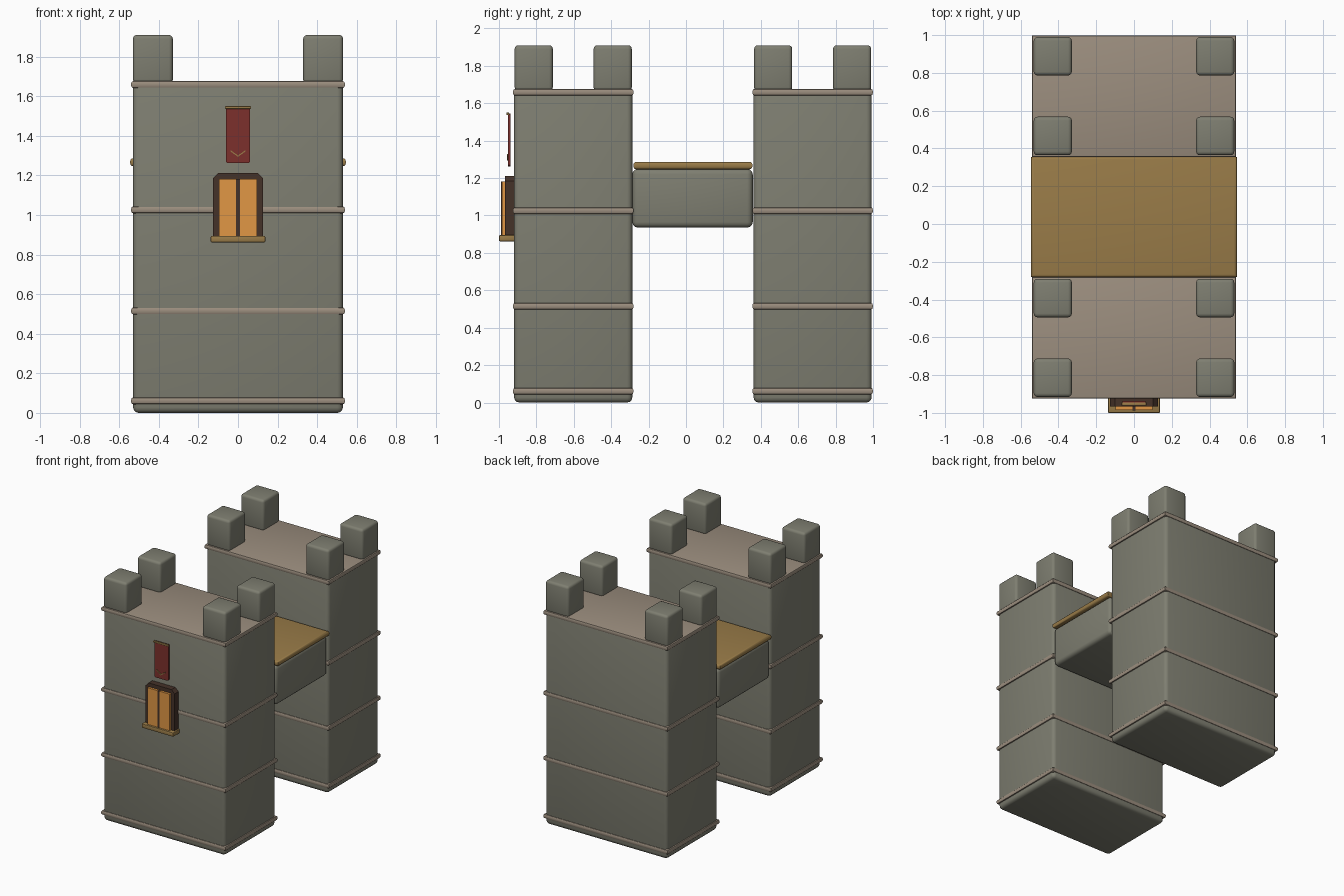
import bpy, bmesh, math
from mathutils import Vector

if "Cube" in bpy.data.objects:
    bpy.data.objects.remove(bpy.data.objects["Cube"])


def material(name, rgb):
    m = bpy.data.materials.new(name)
    m.diffuse_color = (*rgb, 1)
    m.use_nodes = True
    m.node_tree.nodes["Principled BSDF"].inputs["Base Color"].default_value = m.diffuse_color
    return m


STONE = material("stone", (0.21, 0.21, 0.165))
TRIM = material("trim", (0.33, 0.27, 0.21))
WOOD = material("wood", (0.32, 0.2, 0.065))
DARK = material("dark_wood", (0.06, 0.032, 0.022))
GLOW = material("window_glow", (0.75, 0.31, 0.06))
RED = material("red_cloth", (0.2, 0.03, 0.025))


def finish(bm, name, mat):
    bmesh.ops.recalc_face_normals(bm, faces=bm.faces)
    me = bpy.data.meshes.new(name)
    bm.to_mesh(me)
    bm.free()
    me.materials.append(mat)
    ob = bpy.data.objects.new(name, me)
    bpy.context.collection.objects.link(ob)
    bpy.ops.object.select_all(action='DESELECT')
    ob.select_set(True)
    bpy.context.view_layer.objects.active = ob
    bpy.ops.object.shade_smooth_by_angle(angle=math.radians(35))
    return ob


def box(name, mat, x, y, z, bevel=0.0, segments=3, corners=True):
    """Box from (min, max) ranges; corners=False keeps the vertical edges sharp."""
    bm = bmesh.new()
    bmesh.ops.create_cube(bm, size=1)
    for v in bm.verts:
        v.co = Vector([(r[0] + r[1]) / 2 + c * (r[1] - r[0]) for r, c in zip((x, y, z), v.co)])
    if bevel:
        edges = [e for e in bm.edges
                 if corners or abs(e.verts[0].co.z - e.verts[1].co.z) < 1e-5]
        bmesh.ops.bevel(bm, geom=edges, offset=bevel, segments=segments,
                        profile=0.5, affect='EDGES')
    return finish(bm, name, mat)


def plate(name, mat, outline, y0, y1):
    """Front-facing x/z outline extruded from y0 to y1."""
    bm = bmesh.new()
    face = bm.faces.new([bm.verts.new((x, y0, z)) for x, z in outline])
    ext = bmesh.ops.extrude_face_region(bm, geom=[face])
    for v in ext["geom"]:
        if isinstance(v, bmesh.types.BMVert):
            v.co.y = y1
    return finish(bm, name, mat)


# Two towers with string courses and corner merlons
for tower, cy in (("front", -0.603), ("back", 0.677)):
    box(tower + "_tower", STONE, (-0.53, 0.53), (cy - 0.316, cy + 0.316), (0, 1.67), 0.028)
    for i, z in enumerate((0.061, 0.515, 1.026, 1.659)):
        box(f"{tower}_band_{i}", TRIM, (-0.54, 0.54), (cy - 0.322, cy + 0.322),
            (z - 0.018, z + 0.018), 0.012, 2, False)
    for sx in (-1, 1):
        for sy in (-1, 1):
            mx, my = sx * 0.43, cy + sy * 0.211
            box(f"{tower}_merlon", STONE, (mx - 0.101, mx + 0.101),
                (my - 0.102, my + 0.102), (1.665, 1.91), 0.02)

# Bridge between the towers
box("bridge_body", STONE, (-0.53, 0.53), (-0.287, 0.357), (0.935, 1.25), 0.03)
box("bridge_deck", WOOD, (-0.545, 0.545), (-0.281, 0.355), (1.247, 1.287), 0.015, 3, False)

# Window: chamfered frame, two lit panes, mullion and sill
plate("window_frame", DARK, [(-0.126, 0.88), (0.126, 0.88), (0.126, 1.185), (0.1, 1.212),
                             (-0.1, 1.212), (-0.126, 1.185)], -0.967, -0.915)
for s in (-1, 1):
    xs = sorted((s * 0.009, s * 0.097))
    box("window_pane", GLOW, xs, (-0.985, -0.96), (0.885, 1.182))
box("window_mullion", DARK, (-0.009, 0.009), (-0.988, -0.96), (0.885, 1.182))
box("window_sill", WOOD, (-0.138, 0.138), (-1.0, -0.915), (0.862, 0.895), 0.006, 2)

# Hanging banner with rod and chevron stripe
plate("banner_cloth", RED, [(-0.061, 1.27), (-0.054, 1.263), (0.054, 1.263), (0.061, 1.27),
                            (0.061, 1.545), (-0.061, 1.545)], -0.951, -0.937)
box("banner_rod", WOOD, (-0.066, 0.066), (-0.961, -0.945), (1.536, 1.55), 0.004, 2)
plate("banner_chevron", WOOD, [(-0.038, 1.328), (-0.038, 1.321), (0, 1.294), (0.038, 1.321),
                               (0.038, 1.328), (0, 1.301)], -0.958, -0.945)
